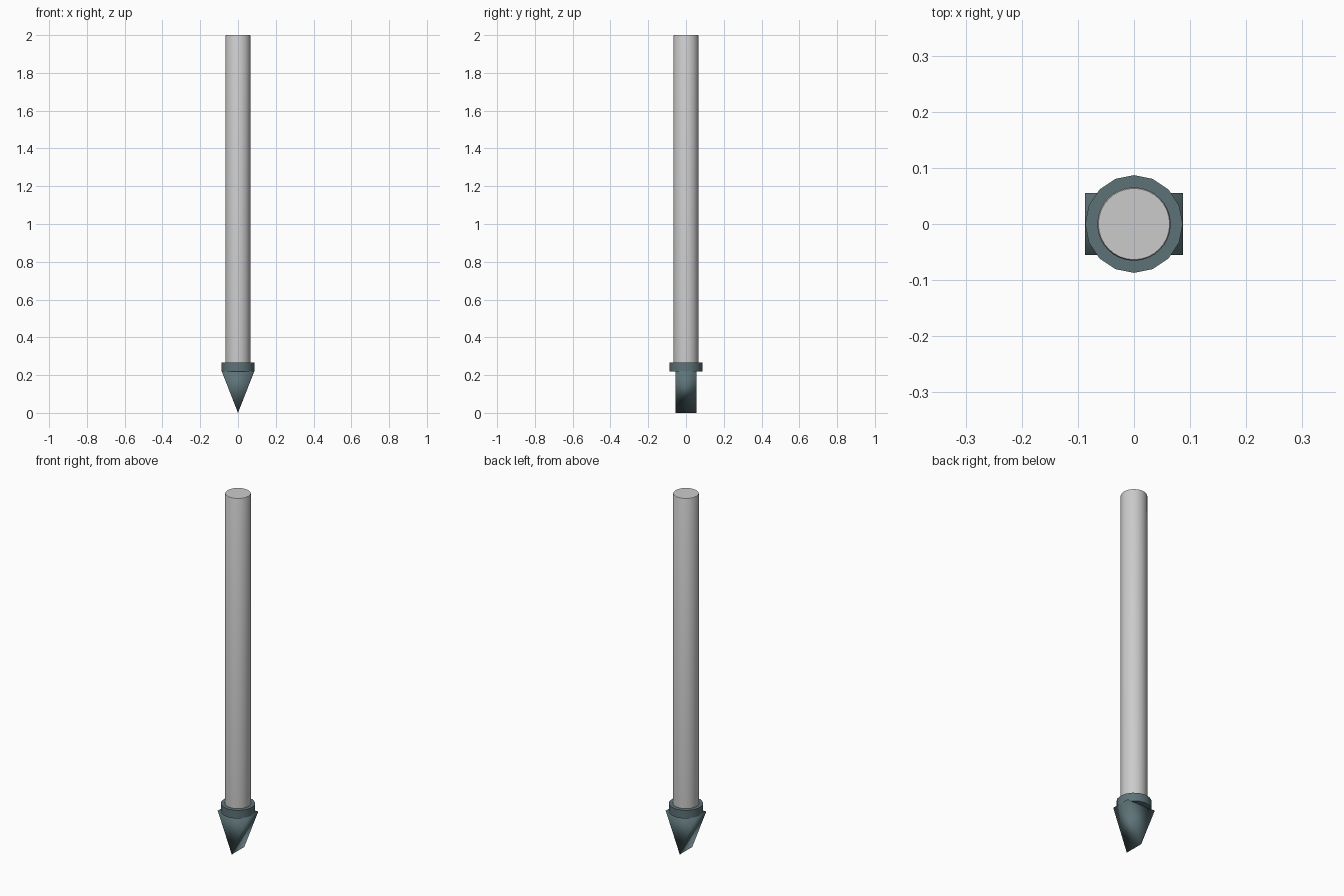
import bpy, bmesh, math

if "Cube" in bpy.data.objects:
    bpy.data.objects.remove(bpy.data.objects["Cube"])

steel = bpy.data.materials.new("dark_steel")
steel.diffuse_color = (0.11, 0.17, 0.185, 1)
steel.use_nodes = True
steel.node_tree.nodes["Principled BSDF"].inputs["Base Color"].default_value = steel.diffuse_color


def finish(name, bm, mat=None, angle=None):
    bmesh.ops.recalc_face_normals(bm, faces=bm.faces)
    me = bpy.data.meshes.new(name)
    bm.to_mesh(me)
    bm.free()
    ob = bpy.data.objects.new(name, me)
    bpy.context.collection.objects.link(ob)
    if mat:
        me.materials.append(mat)
    bpy.ops.object.select_all(action='DESELECT')
    ob.select_set(True)
    bpy.context.view_layer.objects.active = ob
    if angle is None:
        bpy.ops.object.shade_smooth()
    else:
        bpy.ops.object.shade_smooth_by_angle(angle=math.radians(angle))
    return ob


def lathe(name, profile, sides, mat=None, angle=None):
    # closed turned solid from (radius, z) rings
    bm = bmesh.new()
    rings = [[bm.verts.new((r * math.cos(math.tau * i / sides),
                            r * math.sin(math.tau * i / sides), z))
              for i in range(sides)] for r, z in profile]
    for a, b in zip(rings, rings[1:]):
        for i in range(sides):
            j = (i + 1) % sides
            bm.faces.new((a[i], a[j], b[j], b[i]))
    bm.faces.new(rings[0])
    bm.faces.new(rings[-1])
    return finish(name, bm, mat, angle)


# Long round shaft with a softened top edge
lathe("shaft", [(0.0655, 0.25), (0.0655, 1.995), (0.0635, 2.0)], 32, angle=35)

# Low-sided collar
lathe("collar", [(0.087, 0.22), (0.087, 0.237), (0.087, 0.266)], 16, steel, 60)

# Wedge tip: triangular profile extruded front to back
bm = bmesh.new()
tri = [bm.verts.new((x, -0.055, z)) for x, z in [(-0.087, 0.222), (0, 0), (0.087, 0.222)]]
face = bm.faces.new(tri)
ext = bmesh.ops.extrude_face_region(bm, geom=[face])
bmesh.ops.translate(bm, vec=(0, 0.11, 0),
                    verts=[g for g in ext["geom"] if isinstance(g, bmesh.types.BMVert)])
finish("wedge_tip", bm, steel)
